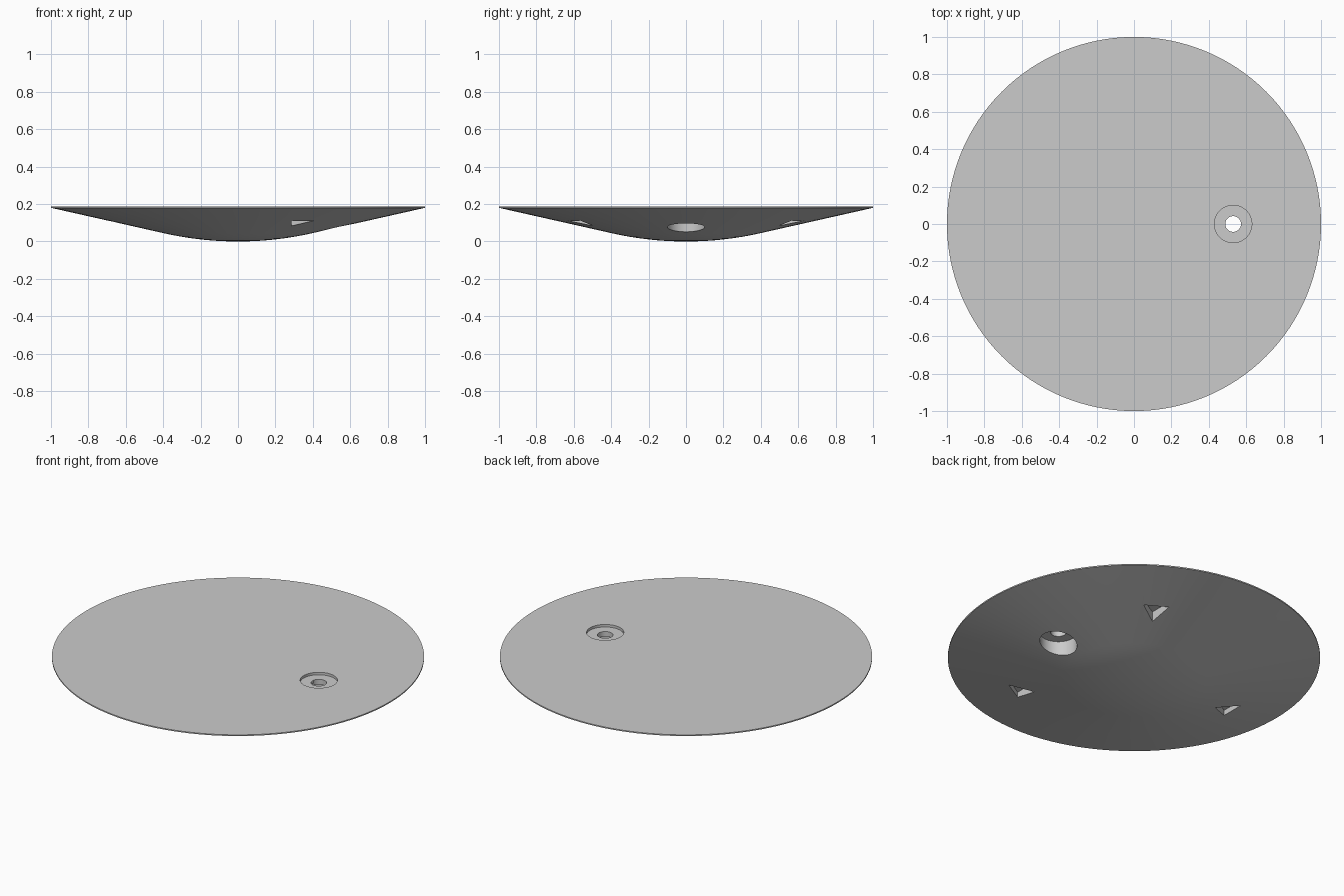
import bpy
import bmesh
import math
from mathutils import Matrix, Vector

cube = bpy.data.objects.get("Cube")
if cube:
    bpy.data.objects.remove(cube, do_unlink=True)

TOP, RIM = 0.187, 0.18          # flat top and lower edge of the rim
DOME_R, SLOPE = 1.8, math.atan(0.225)
WEB_LOW, WEB_HIGH = 0.142, 0.172
HOLE_X = 0.53

grey = bpy.data.materials.new("light grey")
grey.use_nodes = True
grey.diffuse_color = (0.6, 0.6, 0.6, 1)
grey.node_tree.nodes["Principled BSDF"].inputs["Base Color"].default_value = grey.diffuse_color


def make_object(name, bm):
    bmesh.ops.recalc_face_normals(bm, faces=bm.faces)
    mesh = bpy.data.meshes.new(name)
    bm.to_mesh(mesh)
    bm.free()
    mesh.materials.append(grey)
    obj = bpy.data.objects.new(name, mesh)
    bpy.context.collection.objects.link(obj)
    return obj


def prism(name, x, y, radius, z0, z1, sides):
    """Upright prism whose first corner points to +x."""
    bm = bmesh.new()
    ring = [bm.verts.new((x + radius * math.cos(math.tau * i / sides),
                          y + radius * math.sin(math.tau * i / sides), z0))
            for i in range(sides)]
    face = bm.faces.new(ring)
    ext = bmesh.ops.extrude_face_region(bm, geom=[face], use_keep_orig=True)
    verts = [v for v in ext["geom"] if isinstance(v, bmesh.types.BMVert)]
    bmesh.ops.translate(bm, verts=verts, vec=(0, 0, z1 - z0))
    obj = make_object(name, bm)
    obj.hide_render = True
    return obj


# Dish: shallow spherical bottom running into a straight cone, with a flat top
steps = 8
profile = [(DOME_R * math.sin(SLOPE * i / steps), DOME_R * (1 - math.cos(SLOPE * i / steps)))
           for i in range(steps + 1)]
profile += [(1, RIM), (1, TOP)]
bm = bmesh.new()
points = [bm.verts.new((r, 0, z)) for r, z in profile]
edges = [bm.edges.new(pair) for pair in zip(points, points[1:])]
bmesh.ops.spin(bm, geom=points + edges, cent=(0, 0, 0), axis=(0, 0, 1),
               angle=math.tau, steps=128, use_merge=False)
bmesh.ops.remove_doubles(bm, verts=bm.verts, dist=0.0001)
bmesh.ops.holes_fill(bm, edges=[e for e in bm.edges if e.is_boundary], sides=0)
dish = make_object("dish", bm)

# Screw recess on top, through hole and pocket below
cutters = [
    prism("recess_cutter", HOLE_X, 0, 0.1, WEB_HIGH, 0.3, 64),
    prism("hole_cutter", HOLE_X, 0, 0.042, -0.1, 0.4, 48),
    prism("pocket_cutter", HOLE_X, 0, 0.1, -0.1, WEB_LOW, 64),
]
# Three blind triangular sockets in the underside
for i in range(3):
    angle = math.radians(60 + 120 * i)
    cutters.append(prism("socket_cutter", 0.65 * math.cos(angle), 0.65 * math.sin(angle),
                         0.08, -0.1, WEB_LOW, 3))

bpy.ops.object.select_all(action="DESELECT")
bpy.context.view_layer.objects.active = dish
dish.select_set(True)
for cutter in cutters:
    mod = dish.modifiers.new("cut", "BOOLEAN")
    mod.operation = "DIFFERENCE"
    mod.solver = "EXACT"
    mod.object = cutter
    bpy.ops.object.modifier_apply(modifier=mod.name)
    bpy.data.objects.remove(cutter, do_unlink=True)

bpy.ops.object.shade_smooth_by_angle(angle=math.radians(25))
